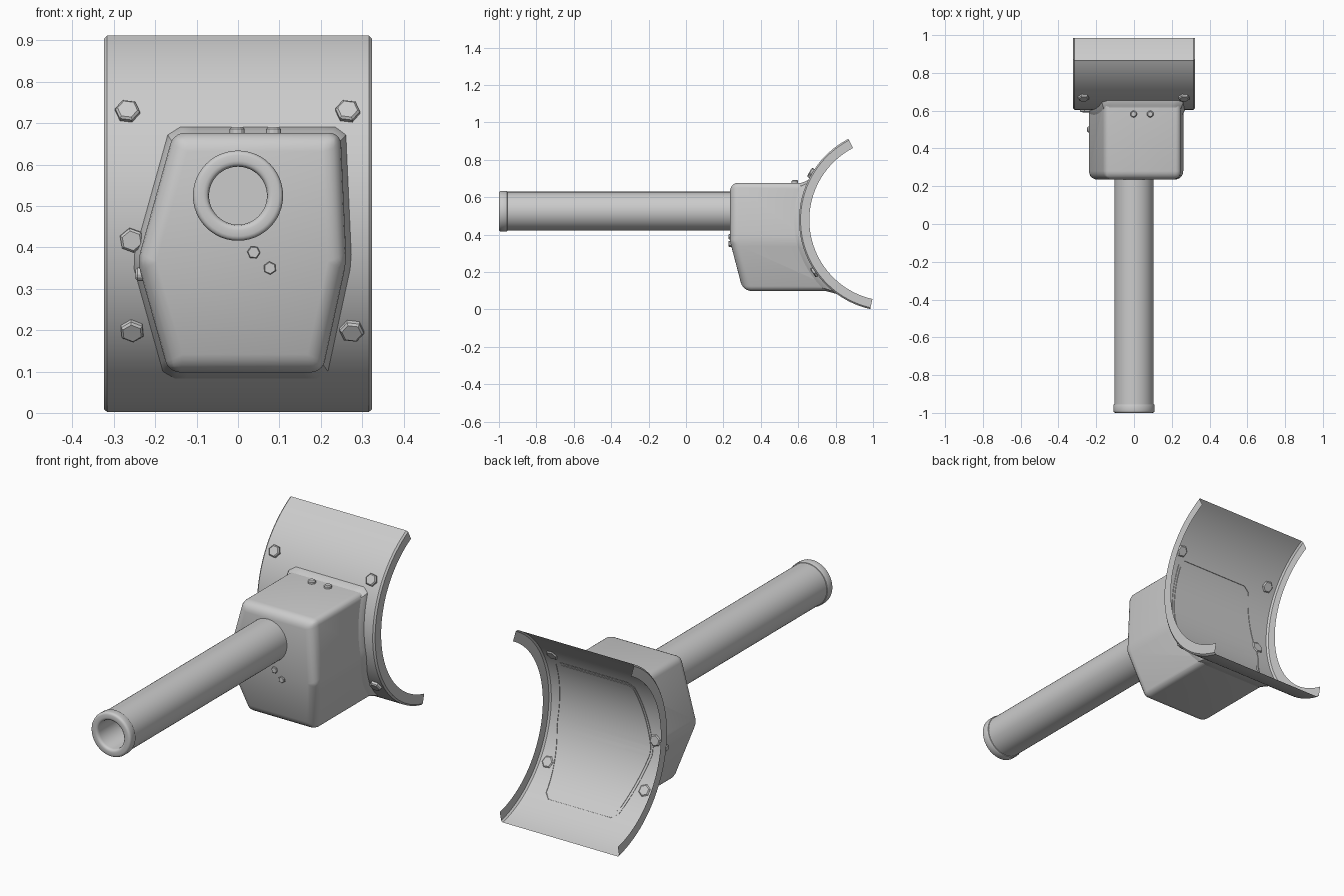
import bpy, bmesh, math
from mathutils import Vector, Quaternion

if "Cube" in bpy.data.objects:
    bpy.data.objects.remove(bpy.data.objects["Cube"])

grey = bpy.data.materials.new("plain grey")
grey.diffuse_color = (0.6, 0.6, 0.6, 1)
grey.use_nodes = True
grey.node_tree.nodes["Principled BSDF"].inputs["Base Color"].default_value = grey.diffuse_color

CY, CZ = 1.093, 0.478           # axis of the curved plate
R_OUT, R_IN = 0.4885, 0.4335


def activate(ob):
    bpy.ops.object.select_all(action='DESELECT')
    ob.select_set(True)
    bpy.context.view_layer.objects.active = ob


def make(name, verts, faces, fix_normals=True):
    me = bpy.data.meshes.new(name)
    me.from_pydata(verts, [], faces)
    bm = bmesh.new()
    bm.from_mesh(me)
    bmesh.ops.remove_doubles(bm, verts=bm.verts, dist=1e-5)
    if fix_normals:
        bmesh.ops.recalc_face_normals(bm, faces=bm.faces)
    bm.to_mesh(me)
    bm.free()
    me.materials.append(grey)
    ob = bpy.data.objects.new(name, me)
    bpy.context.collection.objects.link(ob)
    return ob


def apply_all(ob):
    activate(ob)
    for m in list(ob.modifiers):
        bpy.ops.object.modifier_apply(modifier=m.name)


def smooth(ob, angle=35):
    activate(ob)
    bpy.ops.object.shade_smooth_by_angle(angle=math.radians(angle))


def strip(n_rings, n):
    # quads joining consecutive closed rings of n points
    return [(i * n + k, i * n + (k + 1) % n, (i + 1) * n + (k + 1) % n, (i + 1) * n + k)
            for i in range(n_rings - 1) for k in range(n)]


# Curved plate: a single sheet whose sides turn back as chamfered rims
N, W, C = 64, 0.324, 0.008
SECTION = [(-W, R_IN), (-W, R_OUT - C), (-W + C, R_OUT),
           (W - C, R_OUT), (W, R_OUT - C), (W, R_IN)]
verts, faces = [], []
for i in range(N + 1):
    a = math.radians(117.4 + (257.2 - 117.4) * i / N)
    verts += [(x, CY + r * math.cos(a), CZ + r * math.sin(a)) for x, r in SECTION]
for i in range(N):
    faces += [(6 * i + k, 6 * i + 6 + k, 6 * i + 7 + k, 6 * i + 1 + k) for k in range(5)]
plate = make("curved_plate", verts, faces, False)
smooth(plate, 30)

# Gun housing: six-sided outline, lower front sloping back
OUTLINE = [(-0.156, 0.677), (0.248, 0.677), (0.262, 0.365),
           (0.204, 0.098), (-0.168, 0.098), (-0.243, 0.365)]
FRONT = (0.235, 0.235, 0.235, 0.305, 0.305, 0.235)
verts = [(x, y, z) for (x, z), y in zip(OUTLINE, FRONT)] + [(x, 0.95, z) for x, z in OUTLINE]
faces = [(0, 1, 2, 5), (5, 2, 3, 4), (6, 7, 8, 9, 10, 11)] + strip(2, 6)
body = make("housing", verts, faces)
# wide rounding around the front, tighter along the sides
weights = body.data.attributes.new("bevel_weight_edge", 'FLOAT', 'EDGE')
for e in body.data.edges:
    a, b = sorted(e.vertices)
    if a < 6 and (a, b) != (2, 5):
        weights.data[e.index].value = 1.0 if b < 6 else 0.6
m = body.modifiers.new("bevel", 'BEVEL')
m.width, m.segments, m.limit_method = 0.045, 5, 'WEIGHT'
# trim the back to the plate's curve
bpy.ops.mesh.primitive_cylinder_add(vertices=128, radius=R_OUT - 0.003, depth=2,
                                    location=(0, CY, CZ), rotation=(0, math.pi / 2, 0))
cutter = bpy.context.object
cutter.hide_render = True
m = body.modifiers.new("trim", 'BOOLEAN')
m.operation, m.object, m.solver = 'DIFFERENCE', cutter, 'EXACT'
apply_all(body)
bpy.data.objects.remove(cutter)
smooth(body)

# Weld fillet flaring from the housing on to the plate
STEPS = 14


def weld_ring(grow, radius):
    ring = []
    for k in range(6):
        p, q = Vector(OUTLINE[k]), Vector(OUTLINE[(k + 1) % 6])
        for s in range(STEPS):
            # stop short of each corner so the fillet is cut off there
            x, z = p.lerp(q, 0.06 + 0.88 * s / (STEPS - 1))
            x, z = 0.01 + (x - 0.01) * grow, 0.39 + (z - 0.39) * grow
            ring.append((x, CY - math.sqrt(radius ** 2 - (z - CZ) ** 2), z))
    return ring


rings = [(0.985, 0.525), (1.012, 0.507), (1.05, 0.490), (1.05, 0.486)]
verts = [v for g, r in rings for v in weld_ring(g, r)]
weld = make("weld_fillet", verts, strip(len(rings), 6 * STEPS))
smooth(weld)

# Barrel with muzzle collar and bore, turned around its axis
PROFILE = [(0, 0.2), (0.07, 0.2), (0.07, -0.985), (0.072, -0.994), (0.077, -0.999),
           (0.084, -1.0), (0.098, -1.0), (0.104, -0.998), (0.1075, -0.994), (0.109, -0.988),
           (0.109, -0.96), (0.107, -0.956), (0.104, -0.955), (0.104, 0.3), (0, 0.3)]
S = 48
verts = [(r * math.cos(2 * math.pi * k / S), y, 0.525 + r * math.sin(2 * math.pi * k / S))
         for r, y in PROFILE for k in range(S)]
barrel = make("barrel", verts, strip(len(PROFILE), S))
smooth(barrel, 40)


# Bolts
def bolt(name, start, end, radius, spin=0, sides=6, chamfer=0.005):
    d = Vector(end) - Vector(start)
    bpy.ops.mesh.primitive_cylinder_add(vertices=sides, radius=radius, depth=d.length,
                                        location=(Vector(start) + Vector(end)) / 2)
    ob = bpy.context.object
    ob.name = name
    turn = d.to_track_quat('Z', 'Y') @ Quaternion((0, 0, 1), math.radians(spin))
    ob.rotation_euler = turn.to_euler()
    ob.data.materials.append(grey)
    m = ob.modifiers.new("bevel", 'BEVEL')
    m.width, m.segments = chamfer, 1
    m.limit_method, m.angle_limit = 'ANGLE', math.radians(70)
    apply_all(ob)


for x, z, spin in ((-0.267, 0.73, 22), (0.265, 0.73, 22), (-0.257, 0.417, 10),
                   (-0.256, 0.197, 5), (0.275, 0.197, 22)):
    s = (z - CZ) / 0.495
    c = -math.sqrt(1 - s * s)
    ends = [(x, CY + r * c, CZ + r * s) for r in (R_OUT - 0.006, R_OUT + 0.015)]
    bolt("plate_bolt", ends[0], ends[1], 0.030, spin)
for x, z, spin in ((0.038, 0.388, 25), (0.077, 0.35, 5)):
    bolt("front_bolt", (x, 0.26, z), (x, 0.228, z), 0.016, spin, 6, 0.002)
for x in (-0.002, 0.086):
    bolt("top_bolt", (x, 0.582, 0.66), (x, 0.582, 0.691), 0.018, 0, 12)
bolt("side_bolt", (-0.22, 0.5, 0.335), (-0.248, 0.5, 0.335), 0.016, 0, 12)
